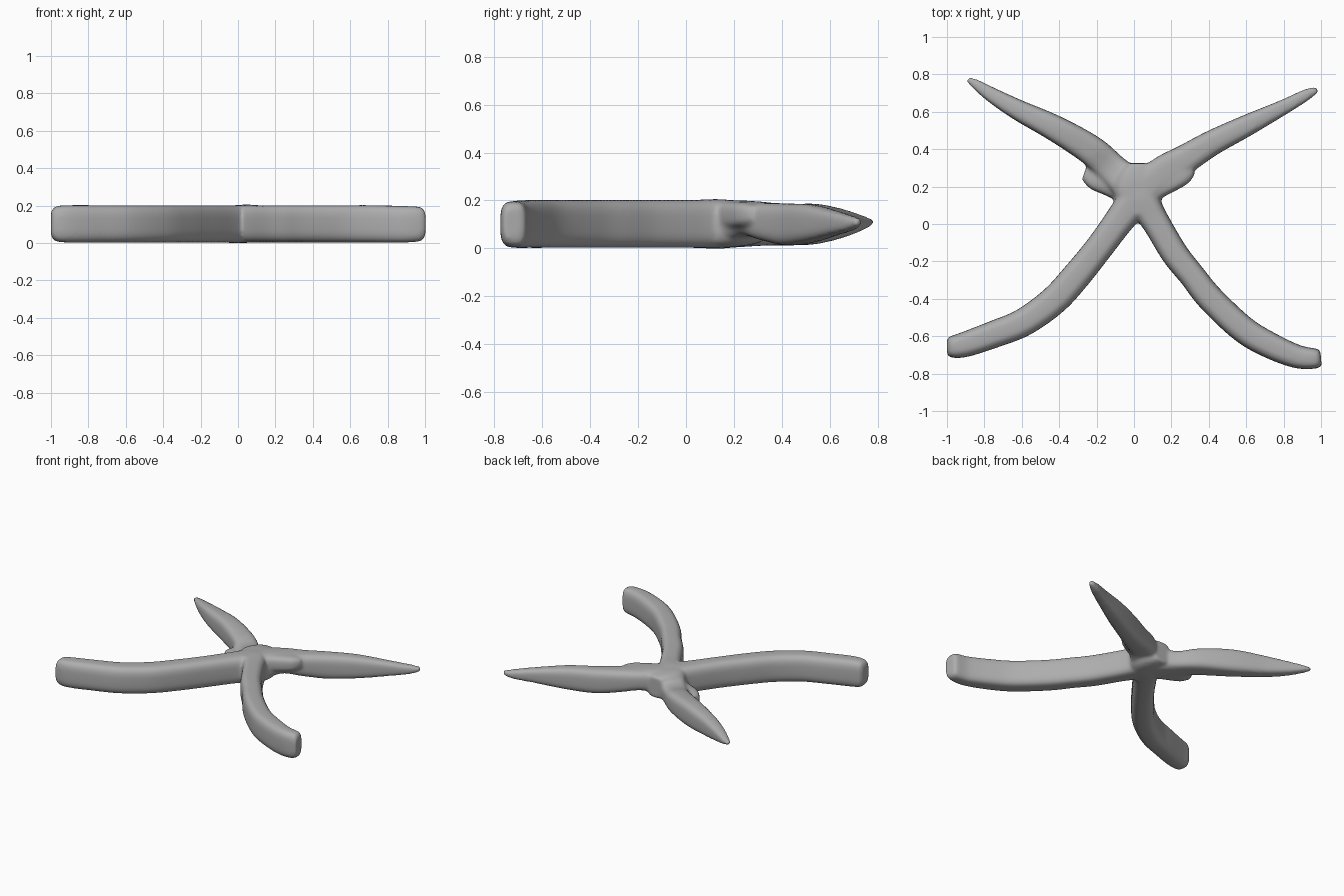
import bpy, bmesh, math
from mathutils import Vector

if "Cube" in bpy.data.objects:
    bpy.data.objects.remove(bpy.data.objects["Cube"], do_unlink=True)

# Single grey material
grey = bpy.data.materials.new("plain grey")
grey.use_nodes = True
colour = (0.42, 0.42, 0.42, 1)
grey.diffuse_color = colour
grey.node_tree.nodes["Principled BSDF"].inputs["Base Color"].default_value = colour

SIDES = 28


def spline(rows, steps=6):
    """Catmull-Rom interpolation of (x, y, width, z_low, z_high) rows."""
    pts = [Vector(r) for r in rows]
    out = []
    for i in range(len(pts) - 1):
        a, b, c, d = pts[max(i - 1, 0)], pts[i], pts[i + 1], pts[min(i + 2, len(pts) - 1)]
        for k in range(steps):
            t = k / steps
            out.append(0.5 * (2 * b + (c - a) * t + (2 * a - 5 * b + 4 * c - d) * t ** 2
                              + (3 * b - a - 3 * c + d) * t ** 3))
    return out + [pts[-1]]


def rounded(v, power):
    return math.copysign(abs(v) ** power, v)


def add_loft(bm, rows, power=0.6):
    """Closed tube with a rounded-box section following the rows."""
    pts = spline(rows)
    rings = []
    for i, p in enumerate(pts):
        q, r = pts[max(i - 1, 0)], pts[min(i + 1, len(pts) - 1)]
        tangent = Vector((r[0] - q[0], r[1] - q[1])).normalized()
        ring = []
        for k in range(SIDES):
            ang = 2 * math.pi * k / SIDES
            s = rounded(math.cos(ang), power) * p[2] / 2
            z = (p[3] + p[4]) / 2 + rounded(math.sin(ang), power) * (p[4] - p[3]) / 2
            ring.append(bm.verts.new((p[0] - tangent.y * s, p[1] + tangent.x * s, z)))
        rings.append(ring)
    for a, b in zip(rings, rings[1:]):
        for k in range(SIDES):
            n = (k + 1) % SIDES
            bm.faces.new((a[k], a[n], b[n], b[k]))
    bm.faces.new(rings[0])
    bm.faces.new(rings[-1])


LOW, HIGH = 0.002, 0.202

# Lever from right handle to left jaw, which laps over the top at the pivot
upper_lever = [
    (-1.0, -0.66, 0.08, 0.04, 0.165), (-0.975, -0.658, 0.115, 0.01, 0.195),
    (-0.90, -0.643, 0.135, LOW, HIGH), (-0.75, -0.59, 0.145, LOW, HIGH),
    (-0.59, -0.525, 0.15, LOW, HIGH), (-0.43, -0.41, 0.155, LOW, HIGH),
    (-0.31, -0.28, 0.155, LOW, HIGH), (-0.185, -0.125, 0.15, LOW, HIGH),
    (-0.07, 0.03, 0.16, LOW, HIGH), (0.04, 0.17, 0.19, LOW, HIGH),
    (0.16, 0.275, 0.18, 0.05, 0.197), (0.28, 0.35, 0.155, 0.03, 0.19),
    (0.42, 0.435, 0.135, 0.012, 0.187), (0.60, 0.525, 0.115, 0.025, 0.182),
    (0.80, 0.625, 0.08, 0.055, 0.155), (0.92, 0.69, 0.06, 0.075, 0.135),
    (0.98, 0.72, 0.03, 0.095, 0.125)]

# Lever from left handle to right jaw, which laps underneath at the pivot
lower_lever = [
    (1.0, -0.72, 0.07, 0.04, 0.165), (0.975, -0.72, 0.105, 0.01, 0.192),
    (0.87, -0.708, 0.125, LOW, 0.198), (0.72, -0.645, 0.14, LOW, HIGH),
    (0.58, -0.56, 0.145, LOW, HIGH), (0.41, -0.40, 0.145, LOW, HIGH),
    (0.31, -0.275, 0.14, LOW, HIGH), (0.215, -0.155, 0.145, LOW, HIGH),
    (0.11, 0.02, 0.15, LOW, HIGH), (0.01, 0.17, 0.19, LOW, HIGH),
    (-0.12, 0.295, 0.17, 0.01, 0.15), (-0.23, 0.395, 0.16, 0.012, 0.17),
    (-0.42, 0.51, 0.14, 0.015, 0.187), (-0.62, 0.61, 0.11, 0.035, 0.172),
    (-0.76, 0.69, 0.08, 0.06, 0.15), (-0.85, 0.75, 0.05, 0.085, 0.13),
    (-0.89, 0.775, 0.025, 0.1, 0.12)]

# Shoulder lobes beside the pivot: high on the left, low on the right
left_shoulder = [(0.06, 0.18, 0.15, 0.08, 0.197), (0.17, 0.235, 0.15, 0.08, 0.195),
                 (0.26, 0.275, 0.13, 0.09, 0.19), (0.31, 0.30, 0.07, 0.11, 0.175)]
right_shoulder = [(-0.02, 0.18, 0.16, 0.01, 0.13), (-0.13, 0.225, 0.15, 0.01, 0.125),
                  (-0.21, 0.255, 0.14, 0.015, 0.12), (-0.265, 0.275, 0.08, 0.03, 0.10)]

# Round hub where the levers cross
hub = [(0.025, 0.05, 0.16, LOW, HIGH), (0.025, 0.17, 0.27, LOW, HIGH),
       (0.025, 0.26, 0.23, 0.012, 0.196), (0.025, 0.325, 0.12, 0.03, 0.18)]

bm = bmesh.new()
for part in (upper_lever, lower_lever, left_shoulder, right_shoulder, hub):
    add_loft(bm, part)
bmesh.ops.recalc_face_normals(bm, faces=bm.faces)
mesh = bpy.data.meshes.new("crossed_levers")
bm.to_mesh(mesh)
bm.free()
mesh.materials.append(grey)
levers = bpy.data.objects.new("crossed_levers", mesh)
bpy.context.collection.objects.link(levers)

# Fuse the lofts into one skin and soften the joins
fuse = levers.modifiers.new("fuse", "REMESH")
fuse.mode = "VOXEL"
fuse.voxel_size = 0.011
fuse.use_smooth_shade = True
soften = levers.modifiers.new("soften", "SMOOTH")
soften.factor = 0.5
soften.iterations = 6
